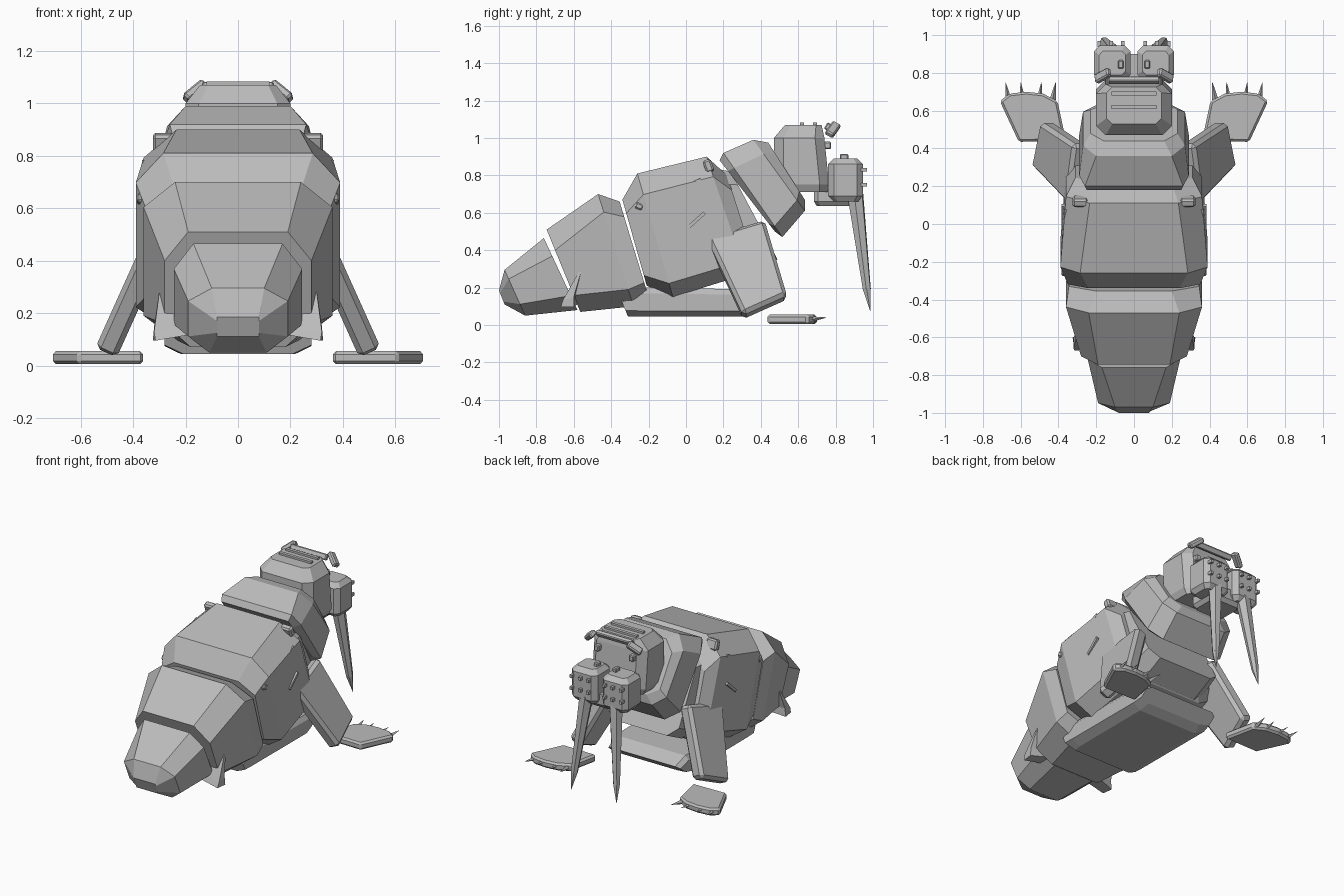
import bpy, bmesh, math
from mathutils import Vector, Matrix, Euler

if "Cube" in bpy.data.objects:
    bpy.data.objects.remove(bpy.data.objects["Cube"])

grey = bpy.data.materials.new("stone grey")
grey.diffuse_color = (0.5, 0.5, 0.5, 1)
grey.use_nodes = True
grey.node_tree.nodes["Principled BSDF"].inputs["Base Color"].default_value = grey.diffuse_color


def finish(name, bm, bevel=0):
    bmesh.ops.recalc_face_normals(bm, faces=bm.faces)
    me = bpy.data.meshes.new(name)
    bm.to_mesh(me)
    bm.free()
    me.materials.append(grey)
    ob = bpy.data.objects.new(name, me)
    bpy.context.collection.objects.link(ob)
    if bevel:
        m = ob.modifiers.new("chamfer", 'BEVEL')
        m.width, m.segments = bevel, 1
    return ob


def skin(name, rings, bevel=0):
    """Join matching rings of points and cap both ends."""
    bm = bmesh.new()
    vs = [[bm.verts.new(p) for p in r] for r in rings]
    n = len(vs[0])
    for a, b in zip(vs, vs[1:]):
        for i in range(n):
            j = (i + 1) % n
            bm.faces.new((a[i], a[j], b[j], b[i]))
    bm.faces.new(vs[0])
    bm.faces.new(vs[-1])
    return finish(name, bm, bevel)


def segment(name, specs):
    """Body segment; each ring: (y, z) bottom, (y, z) top, widths low/mid/top, mid heights."""
    rings = []
    for bot, top, (wl, wm, wt), (f1, f2) in specs:
        half = [(wl, 0), (wm, f1), (wm, f2), (wt, 1)]
        pts = half + [(-w, t) for w, t in reversed(half)]
        rings.append([(w, bot[0] + (top[0] - bot[0]) * t, bot[1] + (top[1] - bot[1]) * t)
                      for w, t in pts])
    return skin(name, rings)


def stack(name, levels, cx=0):
    """Upright block; each level: z, half width, y back, y front, corner chamfer."""
    rings = []
    for z, w, a, b, c in levels:
        q = [(w, a + c), (w, b - c), (w - c, b), (c - w, b),
             (-w, b - c), (-w, a + c), (c - w, a), (w - c, a)]
        rings.append([(cx + x, y, z) for x, y in q])
    return skin(name, rings)


def box(name, loc, size, rot=(0, 0, 0), bevel=0):
    bm = bmesh.new()
    bmesh.ops.create_cube(bm, size=1)
    m = Matrix.Translation(loc) @ Euler([math.radians(a) for a in rot]).to_matrix().to_4x4()
    bmesh.ops.transform(bm, verts=bm.verts, matrix=m @ Matrix.Diagonal((*size, 1)))
    return finish(name, bm, bevel)


def spike(name, a, b, r1, r2, sides=6):
    a, b = Vector(a), Vector(b)
    bm = bmesh.new()
    bmesh.ops.create_cone(bm, cap_ends=True, segments=sides, radius1=r1, radius2=r2,
                          depth=(b - a).length)
    q = (b - a).to_track_quat('Z', 'Y').to_matrix().to_4x4()
    bmesh.ops.transform(bm, verts=bm.verts, matrix=Matrix.Translation((a + b) / 2) @ q)
    return finish(name, bm)


# Body, tail to neck
segment("tail", [
    ((-.97, .11), (-1, .185), (.08, .08, .08), (.2, .8)),
    ((-.86, .05), (-.97, .295), (.11, .19, .10), (.25, .8)),
    ((-.58, .08), (-.76, .465), (.15, .245, .17), (.2, .75))])
segment("hind_body", [
    ((-.565, .07), (-.745, .51), (.18, .28, .19), (.2, .75)),
    ((-.28, .10), (-.47, .70), (.24, .36, .24), (.15, .84)),
    ((-.20, .15), (-.355, .66), (.20, .345, .20), (.15, .84))])
segment("main_body", [
    ((-.21, .21), (-.34, .67), (.24, .35, .24), (.12, .84)),
    ((-.07, .15), (-.26, .81), (.28, .39, .285), (.11, .83)),
    ((.32, .27), (.11, .90), (.25, .36, .235), (.11, .83)),
    ((.37, .33), (.22, .80), (.20, .31, .20), (.11, .83))])
segment("chest", [
    ((.33, .27), (.14, .84), (.20, .29, .19), (.12, .85)),
    ((.49, .35), (.24, .82), (.20, .27, .17), (.12, .85))])
segment("neck", [
    ((.475, .50), (.18, .88), (.18, .25, .25), (.12, .85)),
    ((.515, .47), (.20, .92), (.20, .29, .26), (.13, .82)),
    ((.635, .61), (.36, .99), (.19, .27, .20), (.15, .8)),
    ((.635, .67), (.44, .975), (.15, .23, .16), (.15, .8))])
segment("belly_plate", [
    ((-.31, .045), (-.35, .14), (.21, .28, .26), (.35, .8)),
    ((-.26, .045), (-.22, .20), (.22, .28, .26), (.2, .8)),
    ((.32, .045), (.38, .19), (.22, .28, .26), (.2, .8)),
    ((.38, .075), (.46, .14), (.20, .27, .24), (.2, .8))])

# Head with crest ridges
stack("head", [(.71, .18, .475, .755, .04), (.75, .20, .47, .765, .05),
               (1.0, .20, .47, .74, .05), (1.07, .145, .53, .725, .03)])
stack("jaw", [(.635, .10, .70, .88, .02), (.66, .12, .685, .90, .02), (.73, .12, .685, .90, .02)])
for y in (.62, .69):
    box("crest_ridge", (0, y, 1.073), (.24, .022, .02))
box("brow_bar", (0, .76, 1.06), (.27, .03, .04), (-30, 0, 0), .006)

for s in (-1, 1):
    # Face
    box("brow", (s * .165, .785, 1.045), (.10, .05, .035), (-35, s * 35, -s * 30), .008)
    box("eye", (s * .13, .755, .96), (.035, .04, .04), bevel=.006)
    stack("muzzle", [(.66, .075, .79, .92, .02), (.69, .097, .76, .945, .03),
                     (.86, .097, .76, .945, .03), (.89, .07, .79, .915, .02)], s * .115)
    box("nostril", (s * .07, .845, .9), (.03, .045, .03), bevel=.006)
    for x in (.06, .12, .185):
        for z in (.75, .83):
            box("whisker_stud", (s * x, .952, z), (.018, .032, .02))
    spike("tusk", (s * .11, .905, .70), (s * .158, .967, .19), .046, .023)
    spike("tusk_tip", (s * .158, .967, .19), (s * .17, .985, .075), .023, .001)

    # Front limb: slab leaning outward, then a fan-shaped foot
    face = [(.11, .475), (.42, .567), (.54, .165), (.305, .06)]
    outer = [(s * (.575 - .45 * z), y, z) for y, z in face]
    inner = [(x - s * .082, y, z - .037) for x, y, z in outer]
    skin("front_limb", [outer, inner], .02)
    fan = [(.36, .44), (.61, .435), (.71, .65), (.66, .69), (.57, .70), (.48, .69), (.405, .65)]
    skin("front_foot", [[(s * x, y, z) for x, y in fan] for z in (.005, .055)], .012)
    for a, b in ((.43, .415), (.50, .49), (.59, .60), (.665, .68)):
        spike("claw", (s * a, .66, .03), (s * b, .75, .04), .016, .001, 4)

    # Hind fin
    skin("hind_fin", [[(s * .17, -.66, .12), (s * .315, -.67, .095), (s * .325, -.60, .095),
                       (s * .18, -.57, .12)],
                      [(s * .20, -.64, .15), (s * .32, -.66, .13), (s * .32, -.60, .15),
                       (s * .20, -.58, .16)],
                      [(s * .295, -.575, .275), (s * .30, -.575, .28), (s * .30, -.56, .29),
                       (s * .295, -.56, .285)]])

    # Shoulder lugs and raised side marks
    box("shoulder_lug", (s * .285, .12, .85), (.08, .045, .07), (20, 0, 0), .01)
    box("side_lug", (s * .365, -.25, .635), (.04, .045, .035), (-20, 0, 0), .008)
    box("upper_mark", (s * .352, .02, .75), (.03, .13, .018), (24, 0, 0))
    box("lower_mark", (s * .368, .055, .56), (.03, .12, .018), (42, 0, 0))
